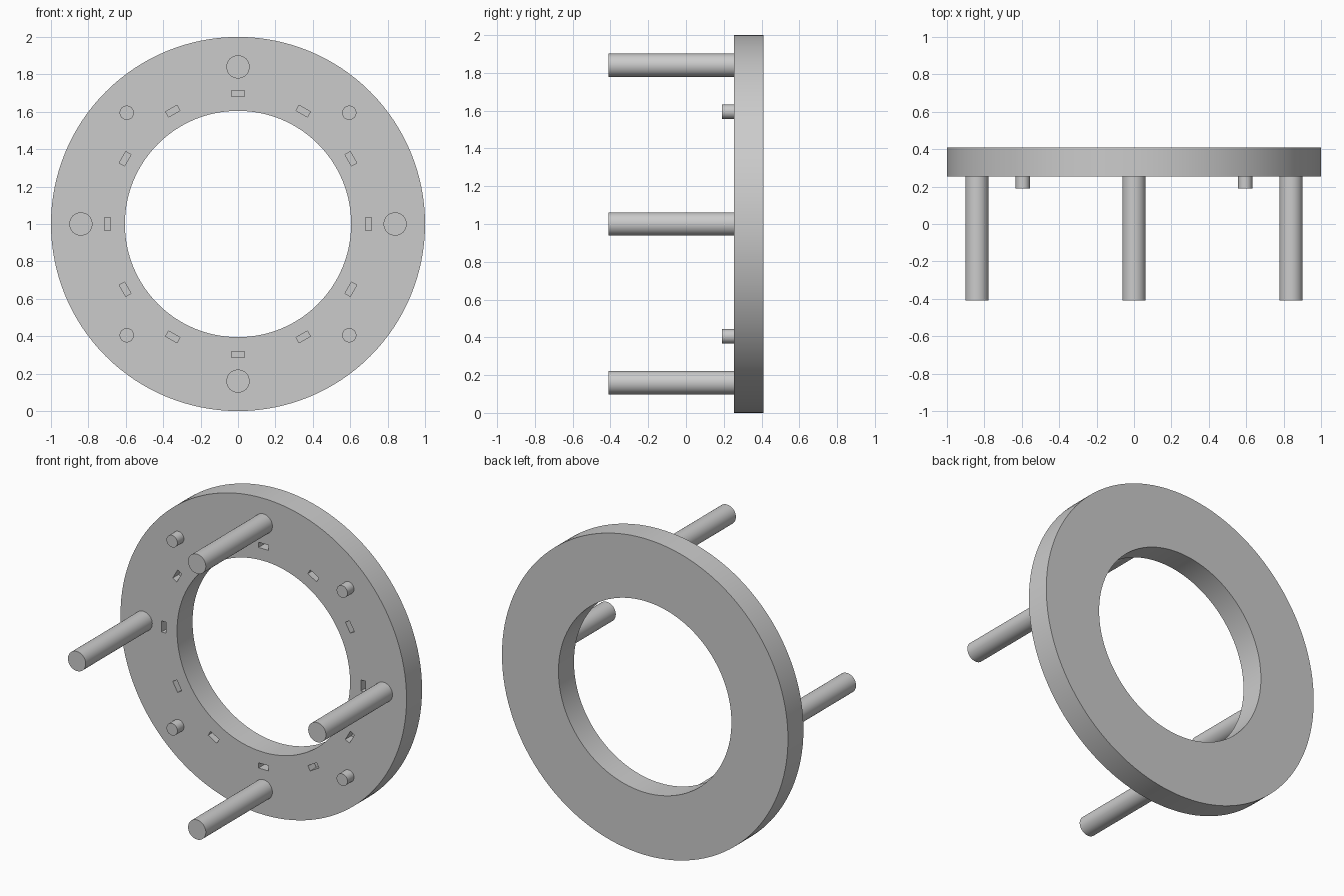
import bpy, bmesh
from math import pi, cos, sin, radians
from mathutils import Matrix, Vector

if "Cube" in bpy.data.objects:
    bpy.data.objects.remove(bpy.data.objects["Cube"], do_unlink=True)

FRONT, BACK = 0.255, 0.41        # ring faces along y
OUTER, INNER = 1.0, 0.605        # ring radii
CENTRE = Vector((0, 0, 1))

grey = bpy.data.materials.new("plain grey")
grey.use_nodes = True
grey.diffuse_color = (0.6, 0.6, 0.6, 1)
grey.node_tree.nodes["Principled BSDF"].inputs["Base Color"].default_value = (0.6, 0.6, 0.6, 1)


def make_object(name, bm):
    bmesh.ops.recalc_face_normals(bm, faces=bm.faces)
    mesh = bpy.data.meshes.new(name)
    bm.to_mesh(mesh)
    bm.free()
    mesh.materials.append(grey)
    obj = bpy.data.objects.new(name, mesh)
    bpy.context.collection.objects.link(obj)
    return obj


def activate(obj):
    bpy.ops.object.select_all(action='DESELECT')
    obj.select_set(True)
    bpy.context.view_layer.objects.active = obj


def smooth(obj):
    activate(obj)
    bpy.ops.object.shade_smooth_by_angle(angle=radians(30))


def on_ring(radius, angle, y):
    return CENTRE + Vector((radius * cos(angle), y, radius * sin(angle)))


def peg(name, radius, distance, angle, tip):
    # Round peg along y, rooted slightly inside the ring
    root = FRONT + 0.02
    place = Matrix.Translation(on_ring(distance, angle, (tip + root) / 2))
    bm = bmesh.new()
    bmesh.ops.create_cone(bm, cap_ends=True, segments=48, radius1=radius, radius2=radius,
                          depth=root - tip, matrix=place @ Matrix.Rotation(pi / 2, 4, 'X'))
    smooth(make_object(name, bm))


# Ring: rectangular section spun around the y axis
bm = bmesh.new()
section = [bm.verts.new(CENTRE + Vector((r, y, 0)))
           for r, y in ((INNER, FRONT), (OUTER, FRONT), (OUTER, BACK), (INNER, BACK))]
edges = [bm.edges.new((section[i], section[(i + 1) % 4])) for i in range(4)]
bmesh.ops.spin(bm, geom=section + edges, cent=CENTRE, axis=(0, 1, 0),
               angle=2 * pi, steps=128)
bmesh.ops.remove_doubles(bm, verts=bm.verts, dist=0.0001)
ring = make_object("ring", bm)

# Twelve shallow slots cut into the front of the ring
bm = bmesh.new()
SLOT_DEPTH = 0.06
for i in range(12):
    angle = i * pi / 6
    place = (Matrix.Translation(on_ring(0.697, angle, FRONT))
             @ Matrix.Rotation(-angle, 4, 'Y')
             @ Matrix.Diagonal((0.033, SLOT_DEPTH * 2, 0.07, 1)))
    bmesh.ops.create_cube(bm, size=1, matrix=place)
cutter = make_object("slot_cutter", bm)
cutter.hide_render = True
cut = ring.modifiers.new("slots", 'BOOLEAN')
cut.operation = 'DIFFERENCE'
cut.solver = 'EXACT'
cut.object = cutter
activate(ring)
bpy.ops.object.modifier_apply(modifier=cut.name)
bpy.data.objects.remove(cutter, do_unlink=True)
smooth(ring)

# Four long posts on the axes and four short studs on the diagonals
for i, (post_side, stud_side) in enumerate((("left", "upper_left"), ("top", "upper_right"),
                                            ("right", "lower_right"), ("bottom", "lower_left"))):
    peg(post_side + "_post", 0.062, 0.84, i * pi / 2, -0.41)
    peg(stud_side + "_stud", 0.038, 0.841, i * pi / 2 + pi / 4, 0.19)
